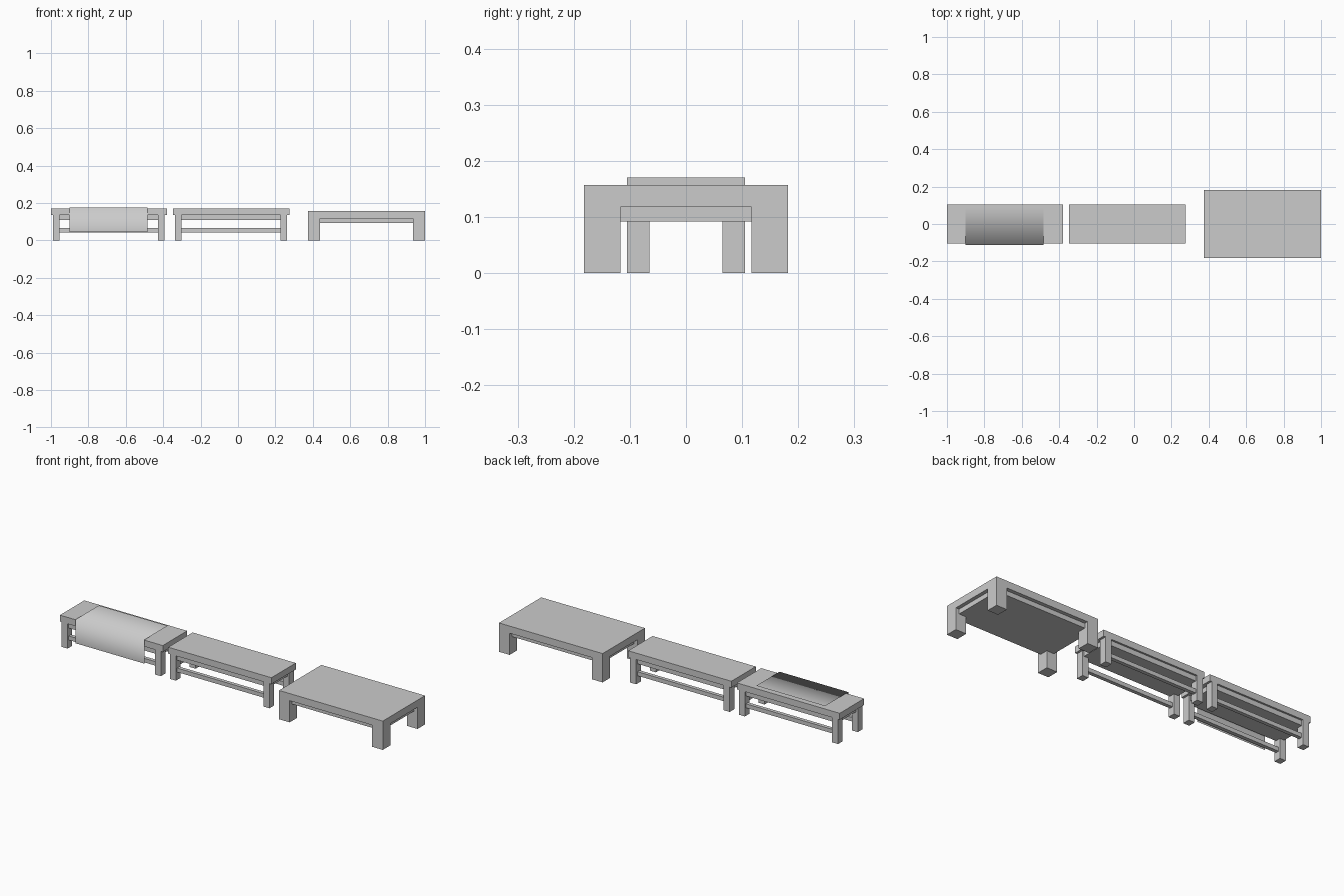
import bpy
import bmesh
from mathutils import Vector

if "Cube" in bpy.data.objects:
    bpy.data.objects.remove(bpy.data.objects["Cube"], do_unlink=True)

GREY = (0.6, 0.6, 0.6, 1)
grey = bpy.data.materials.new("light_grey")
grey.use_nodes = True
grey.diffuse_color = GREY
grey.node_tree.nodes["Principled BSDF"].inputs["Base Color"].default_value = GREY


def finish(name, bm):
    mesh = bpy.data.meshes.new(name)
    bm.to_mesh(mesh)
    bm.free()
    mesh.materials.append(grey)
    obj = bpy.data.objects.new(name, mesh)
    bpy.context.collection.objects.link(obj)
    return obj


def box(name, x, y, z):
    """Box from (low, high) pairs on each axis."""
    bm = bmesh.new()
    bmesh.ops.create_cube(bm, size=1)
    for v in bm.verts:
        v.co = Vector([a + (b - a) * (c + 0.5) for (a, b), c in zip((x, y, z), v.co)])
    return finish(name, bm)


def legs(name, x, y, top, wide, deep):
    for side, x0 in (("right", x[0]), ("left", x[1] - wide)):
        for end, y0 in (("front", y[0]), ("back", y[1] - deep)):
            box(f"{name}_{end}_{side}_leg", (x0, x0 + wide), (y0, y0 + deep), (0, top))


def bench(name, x0, x1):
    y0, y1 = -0.105, 0.105
    box(name + "_seat", (x0, x1), (y0, y1), (0.135, 0.17))
    a, b = x0 + 0.01, x1 - 0.012
    legs(name, (a, b), (y0, y1), 0.135, 0.036, 0.04)
    # Recessed apron under the seat, then the two long stretchers
    box(name + "_apron", (a + 0.01, b - 0.01), (y0 + 0.01, y1 - 0.01), (0.108, 0.135))
    for end, s in (("front", -1), ("back", 1)):
        ys = sorted((s * 0.095, s * 0.075))
        box(f"{name}_{end}_stretcher", (a + 0.03, b - 0.03), ys, (0.043, 0.065))


bench("right_bench", -1.0, -0.38)
bench("middle_bench", -0.347, 0.275)

# Low table with a recessed apron
tx, ty = (0.375, 1.0), (-0.182, 0.182)
box("table_top", tx, ty, (0.118, 0.157))
legs("table", tx, ty, 0.118, 0.064, 0.065)
box("table_apron", (tx[0] + 0.02, tx[1] - 0.02), (ty[0] + 0.02, ty[1] - 0.02), (0.092, 0.118))

# Thin cloth laid over the right bench, hanging down its front
bm = bmesh.new()
rows = [[bm.verts.new((x, y, z)) for x in (-0.9, -0.485)]
        for y, z in ((-0.112, 0.046), (-0.112, 0.176), (0.088, 0.176))]
for low, high in zip(rows, rows[1:]):
    face = bm.faces.new((low[0], low[1], high[1], high[0]))
    face.smooth = True
finish("cloth", bm)
